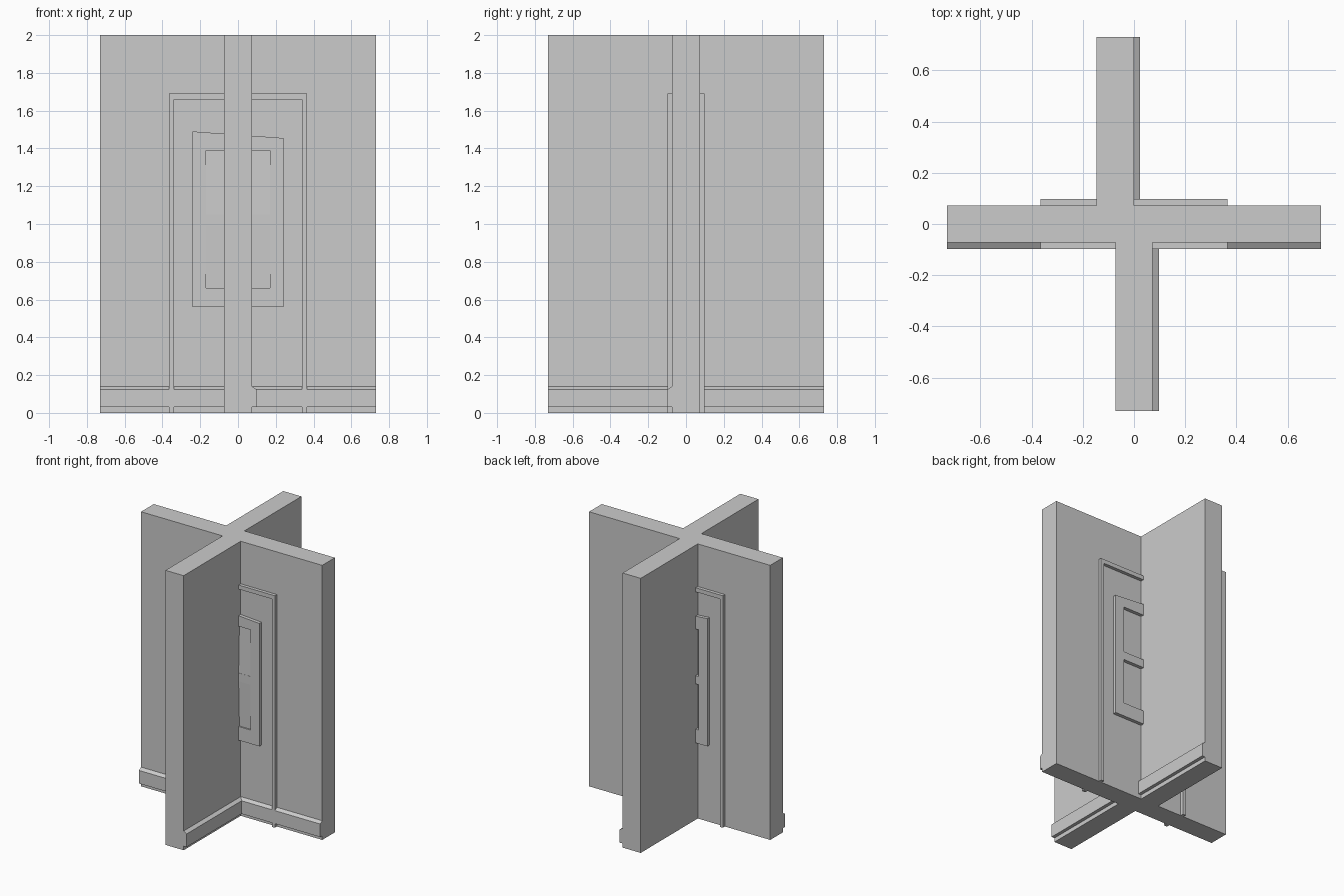
import bpy, bmesh
from mathutils import Vector

old = bpy.data.objects.get("Cube")
if old:
    bpy.data.objects.remove(old)

grey = bpy.data.materials.new("plain grey")
grey.use_nodes = True
grey.diffuse_color = (0.6, 0.6, 0.6, 1)
grey.node_tree.nodes["Principled BSDF"].inputs["Base Color"].default_value = grey.diffuse_color


def prism(name, points, sweep):
    """Extrude a flat outline of 3D points along a vector."""
    bm = bmesh.new()
    face = bm.faces.new([bm.verts.new(p) for p in points])
    ext = bmesh.ops.extrude_face_region(bm, geom=[face])
    verts = [g for g in ext["geom"] if isinstance(g, bmesh.types.BMVert)]
    bmesh.ops.translate(bm, verts=verts, vec=Vector(sweep))
    bmesh.ops.recalc_face_normals(bm, faces=bm.faces)
    mesh = bpy.data.meshes.new(name)
    bm.to_mesh(mesh)
    bm.free()
    mesh.materials.append(grey)
    obj = bpy.data.objects.new(name, mesh)
    bpy.context.collection.objects.link(obj)
    return obj


def box(name, x0, x1, y0, y1, z0, z1):
    return prism(name, [(x0, y0, z0), (x1, y0, z0), (x1, y1, z0), (x0, y1, z0)],
                 (0, 0, z1 - z0))


HALF, T, H = 0.73, 0.073, 2.0   # wall half length, half thickness, height
OUT = 0.024                     # trim projection

# Crossing walls, with the rear arm shifted sideways
plan = [(-HALF, -T), (-T, -T), (-T, -HALF), (T, -HALF), (T, -T), (HALF, -T),
        (HALF, T), (0, T), (0, HALF), (-2 * T, HALF), (-2 * T, T), (-HALF, T)]
prism("crossing_walls", [(x, y, 0) for x, y in plan], (0, 0, H))

# Skirting boards, raised off the floor and bevelled on top
skirt = [(-0.01, 0.03), (OUT, 0.03), (OUT, 0.125), (0, 0.14), (-0.01, 0.14)]
prism("skirting_front", [(-HALF, -T - d, z) for d, z in skirt], (2 * HALF, 0, 0))
prism("skirting_front_arm", [(T + d, -HALF, z) for d, z in skirt], (0, HALF - T, 0))
prism("skirting_rear_arm", [(d, T, z) for d, z in skirt], (0, HALF - T, 0))

# Door casing on both sides: one upside-down U outline each
W, IN, TOP = 0.365, 0.34, 1.69
casing = [(-W, 0), (-W, TOP), (W, TOP), (W, 0), (IN, 0), (IN, TOP - 0.03),
          (-IN, TOP - 0.03), (-IN, 0)]
for side, s in (("front", -1), ("back", 1)):
    prism("door_casing_" + side, [(x, s * (T - 0.01), z) for x, z in casing],
          (0, s * (OUT + 0.01), 0))

# Window frame on both sides: stiles and rails, head slightly out of level
FW, FI, SILL, LOW, HIGH = 0.24, 0.17, 0.56, 0.66, 1.39


def head(x):
    return 1.4725 - 0.073 * x


for side, s in (("front", -1), ("back", 1)):
    y0, depth = s * (T - 0.01), s * (OUT + 0.011)
    for end, k in (("right", -1), ("left", 1)):
        a, b = k * FI, k * FW
        prism(f"window_stile_{side}_{end}",
              [(a, y0, SILL), (b, y0, SILL), (b, y0, head(b)), (a, y0, head(a))],
              (0, depth, 0))
    rails = [("bottom", SILL, SILL, LOW, LOW), ("middle", 0.99, 0.99, 1.05, 1.05),
             ("top", HIGH, HIGH, head(FI), head(-FI))]
    for part, za, zb, zc, zd in rails:
        prism(f"window_rail_{side}_{part}",
              [(-FI, y0, za), (FI, y0, zb), (FI, y0, zc), (-FI, y0, zd)],
              (0, depth, 0))

# Front infill, rising to meet the middle rail
infill = [(T - 0.01, LOW), (0.088, LOW), (0.097, 0.99), (0.097, 1.05),
          (0.088, HIGH), (T - 0.01, HIGH)]
prism("window_infill", [(-FI, -d, z) for d, z in infill], (2 * FI, 0, 0))
